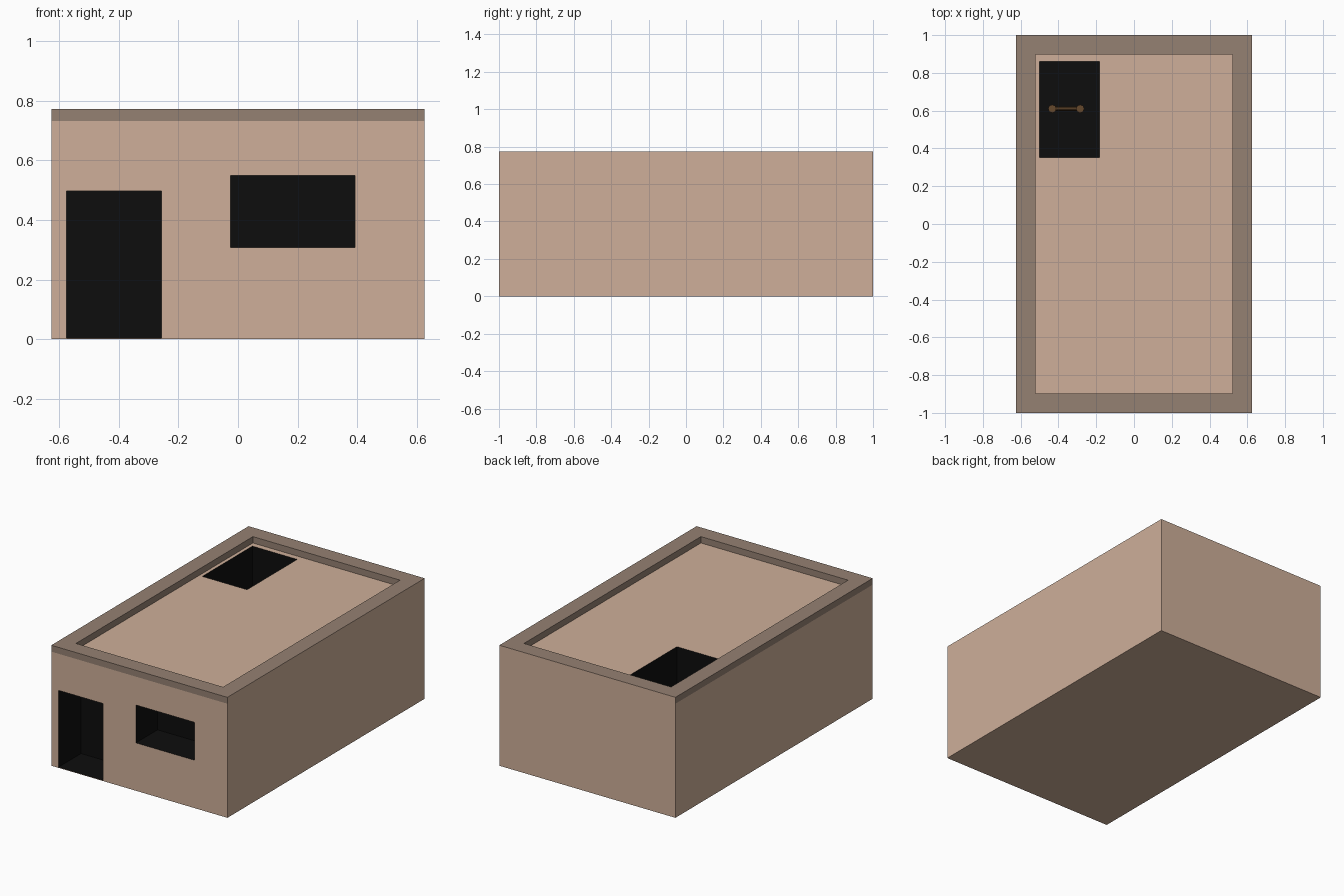
import bpy
import bmesh
from mathutils import Vector

if "Cube" in bpy.data.objects:
    bpy.data.objects.remove(bpy.data.objects["Cube"])

W, D, ROOF, TOP = 0.625, 1.0, 0.732, 0.773


def material(name, rgb):
    m = bpy.data.materials.new(name)
    m.diffuse_color = (*rgb, 1)
    m.use_nodes = True
    m.node_tree.nodes["Principled BSDF"].inputs["Base Color"].default_value = m.diffuse_color
    return m


PLASTER = material("plaster", (0.62, 0.43, 0.32))
TRIM = material("trim", (0.30, 0.22, 0.17))
DARK = material("dark_interior", (0.004, 0.004, 0.004))
WOOD = material("wood", (0.13, 0.065, 0.025))


def finish(name, bm, *mats):
    bmesh.ops.recalc_face_normals(bm, faces=bm.faces)
    mesh = bpy.data.meshes.new(name)
    bm.to_mesh(mesh)
    bm.free()
    for m in mats:
        mesh.materials.append(m)
    ob = bpy.data.objects.new(name, mesh)
    bpy.context.collection.objects.link(ob)
    return ob


def box(name, lo, hi, mat):
    lo, hi = Vector(lo), Vector(hi)
    bm = bmesh.new()
    bmesh.ops.create_cube(bm, size=1)
    bmesh.ops.scale(bm, vec=hi - lo, verts=bm.verts)
    bmesh.ops.translate(bm, vec=(lo + hi) / 2, verts=bm.verts)
    return finish(name, bm, mat)


def rod(name, a, b, radius, sides=8):
    a, b = Vector(a), Vector(b)
    bpy.ops.mesh.primitive_cylinder_add(vertices=sides, radius=radius,
                                        depth=(b - a).length, location=(a + b) / 2)
    ob = bpy.context.object
    ob.name = name
    ob.rotation_euler = (b - a).to_track_quat('Z', 'Y').to_euler()
    ob.data.materials.append(WOOD)
    return ob


def cut(body, lo, hi):
    cutter = box("cutter", lo, hi, DARK)
    cutter.hide_render = True
    mod = body.modifiers.new("opening", 'BOOLEAN')
    mod.operation, mod.solver = 'DIFFERENCE', 'EXACT'
    mod.material_mode = 'TRANSFER'
    mod.object = cutter
    bpy.context.view_layer.objects.active = body
    bpy.ops.object.modifier_apply(modifier=mod.name)
    bpy.data.objects.remove(cutter)


# House block with dark recesses: doorway, window, roof hatch
house = box("house_walls", (-W, -D, 0), (W, D, ROOF), PLASTER)
cut(house, (-0.575, -1.1, 0.004), (-0.257, -0.77, 0.497))
cut(house, (-0.025, -1.1, 0.307), (0.393, -0.78, 0.55))
cut(house, (-0.50, 0.352, 0.02), (-0.182, 0.86, 0.85))

# Roof parapet: the right and back outer faces keep the wall colour
bm = bmesh.new()


def ring(x, y, z):
    return [bm.verts.new((sx * x, sy * y, z))
            for sx, sy in ((-1, -1), (1, -1), (1, 1), (-1, 1))]


rings = [ring(W, D, ROOF), ring(W, D, TOP),
         ring(0.522, 0.897, TOP), ring(0.522, 0.897, ROOF)]
for k in range(4):
    r, s = rings[k], rings[(k + 1) % 4]
    for i in range(4):
        j = (i + 1) % 4
        f = bm.faces.new((r[i], r[j], s[j], s[i]))
        f.material_index = 1 if k == 0 and i in (1, 2) else 0
finish("roof_parapet", bm, TRIM, PLASTER)

# Ladder inside the hatch
LX, RX, LY = -0.433, -0.285, 0.61
for side, x in (("left", LX), ("right", RX)):
    rod("ladder_rail_" + side, (x, LY, 0.02), (x, LY, 0.54), 0.022)
for i in range(5):
    z = 0.10 + i * 0.095
    rod(f"ladder_rung_{i + 1}", (LX, LY, z), (RX, LY, z), 0.011)
